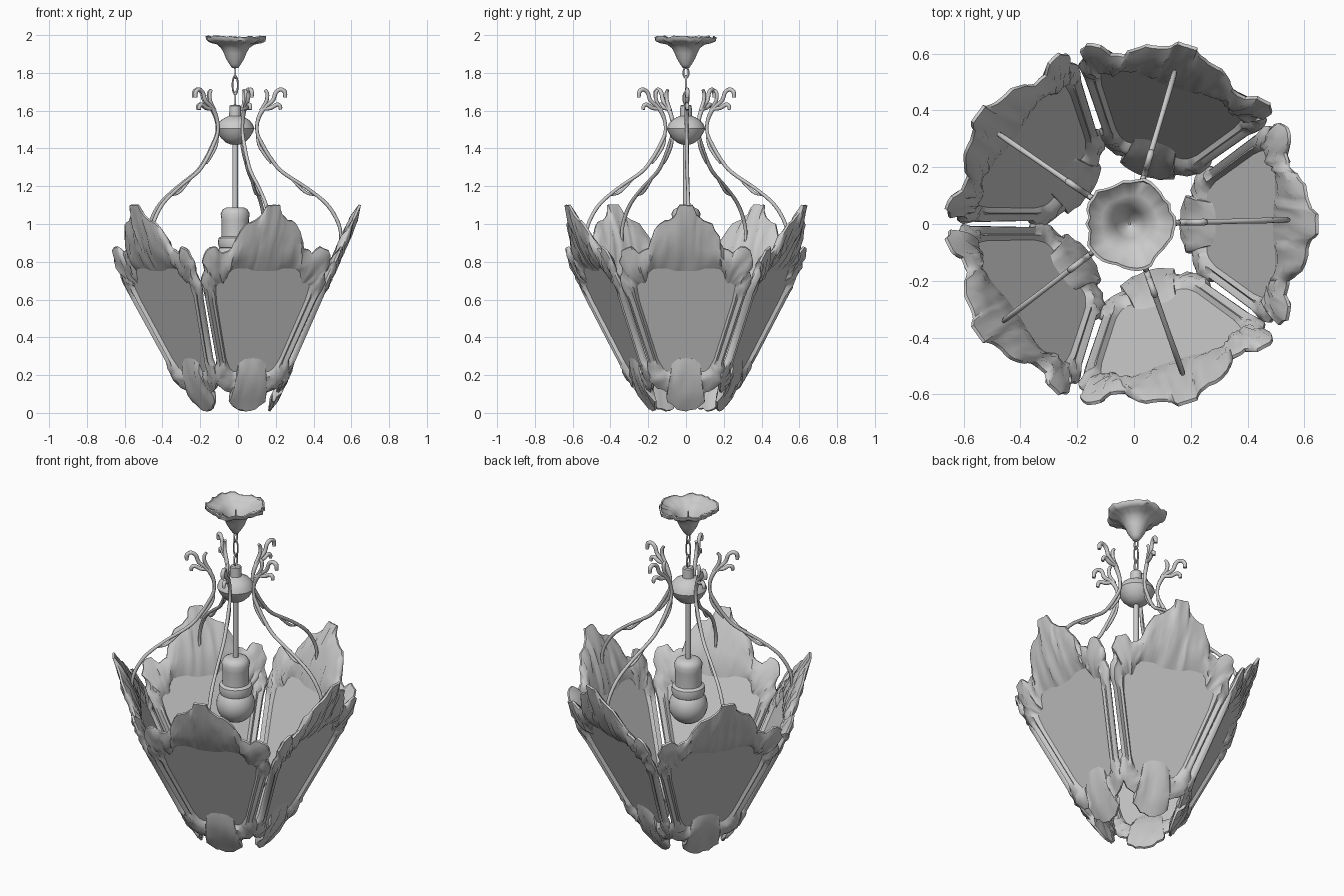
import bpy, bmesh, random
from math import sin, cos, pi, radians, tau
from mathutils import Vector, Matrix

if "Cube" in bpy.data.objects:
    bpy.data.objects.remove(bpy.data.objects["Cube"])

random.seed(7)
CX = -0.015  # lamp axis
AXIS = Matrix.Translation((CX, 0, 0))


def finish(name, bm, angle=40, matrix=AXIS):
    bmesh.ops.recalc_face_normals(bm, faces=bm.faces)
    me = bpy.data.meshes.new(name)
    bm.to_mesh(me)
    bm.free()
    me.shade_smooth()
    me.set_sharp_from_angle(angle=radians(angle))
    ob = bpy.data.objects.new(name, me)
    ob.matrix_world = matrix
    bpy.context.collection.objects.link(ob)
    return ob


def lathe(name, profile, n=24, wobble=None, angle=40):
    bm = bmesh.new()
    rings = []
    for r, z in profile:
        ring = []
        for i in range(n):
            dr, dz = wobble(i, r) if wobble else (0, 0)
            a = tau * i / n
            ring.append(bm.verts.new(((r + dr) * cos(a), (r + dr) * sin(a), z + dz)))
        rings.append(ring)
    for a, b in zip(rings, rings[1:]):
        for i in range(n):
            j = (i + 1) % n
            bm.faces.new((a[i], a[j], b[j], b[i]))
    bmesh.ops.remove_doubles(bm, verts=bm.verts, dist=1e-5)
    return finish(name, bm, angle)


def catmull(pts, steps=4):
    p = [Vector(q) for q in pts]
    p = [2 * p[0] - p[1]] + p + [2 * p[-1] - p[-2]]
    out = []
    for i in range(1, len(p) - 2):
        for s in range(steps):
            t = s / steps
            a, b, c, d = p[i - 1:i + 3]
            out.append(0.5 * (2 * b + (c - a) * t + (2 * a - 5 * b + 4 * c - d) * t * t
                              + (3 * b - a - 3 * c + d) * t ** 3))
    return out + [p[-2]]


def planar_tube(bm, pts, sides=8):
    """Tube along (r, z, radius) points lying in the xz plane."""
    path = catmull(pts)
    rings = []
    for i, p in enumerate(path):
        q, s = path[max(i - 1, 0)], path[min(i + 1, len(path) - 1)]
        d = Vector((s.x - q.x, s.y - q.y)).normalized()
        rings.append([bm.verts.new((p.x - d.y * p.z * cos(a), p.z * sin(a), p.y + d.x * p.z * cos(a)))
                      for a in (tau * k / sides for k in range(sides))])
    for a, b in zip(rings, rings[1:]):
        for k in range(sides):
            j = (k + 1) % sides
            bm.faces.new((a[k], a[j], b[j], b[k]))
    bm.faces.new(rings[0])
    bm.faces.new(rings[-1])


# Half outline of a carved panel, top to bottom: outer (u, z), glass edge (u, z)
HALF = [(0, 1.10, 0, .75), (.035, 1.10, .04, .75), (.055, 1.05, .07, .755), (.09, 1.02, .10, .765),
        (.14, 1.0, .14, .765), (.18, .93, .18, .76), (.20, .87, .20, .74), (.25, .845, .21, .70),
        (.29, .88, .22, .685), (.34, .86, .235, .69), (.355, .80, .25, .68), (.335, .75, .26, .67),
        (.345, .69, .255, .64), (.31, .61, .245, .59), (.20, .28, .15, .29), (.205, .24, .135, .26),
        (.195, .17, .12, .235), (.15, .13, .10, .22), (.10, .11, .08, .22), (.10, .06, .075, .26),
        (.05, .02, .045, .285), (0, .01, 0, .29)]
SLOPE = 0.44


def on_panel(u, z, h):
    k = (1 + SLOPE ** 2) ** 0.5
    return Vector((0.18 + SLOPE * (z - .01) + h / k, u, z - h * SLOPE / k))


def carved_frame():
    loop = HALF + [(-a, b, -c, d) for a, b, c, d in HALF[-2:0:-1]]
    fine = []
    for p, q in zip(loop, loop[1:] + loop[:1]):
        fine.append(p)
        mid = [(x + y) / 2 for x, y in zip(p, q)]
        if abs(p[1] - q[1]) < .15:
            mid[0] += random.uniform(-.008, .008)
            mid[1] += random.uniform(-.004, .008)
        fine.append(tuple(mid))
    bm = bmesh.new()
    ts = (.2, .4, .6, .8)
    columns = []
    for ou, oz, iu, iz in fine:
        rail = .26 < oz < .66
        col = [on_panel(iu, iz, 0)]
        for side in (1, -1):
            part = []
            for i, t in enumerate(ts):
                h = (.018, .008, .016, .02)[i] if rail else \
                    (.012 + .008 * sin(pi * t) + random.uniform(-.007, .009))
                part.append(on_panel(iu + (ou - iu) * t, iz + (oz - iz) * t, h * side))
            if side == 1:
                col += part + [on_panel(ou, oz, .006), on_panel(ou, oz, -.006)]
            else:
                col += part[::-1]
        columns.append([bm.verts.new(v) for v in col])
    m = len(columns[0])
    for a, b in zip(columns, columns[1:] + columns[:1]):
        for i in range(m):
            j = (i + 1) % m
            bm.faces.new((a[i], b[i], b[j], a[j]))
    return bm, [on_panel(c, d, 0) for _, _, c, d in loop]


for k in range(5):
    turn = AXIS @ Matrix.Rotation(tau * k / 5, 4, 'Z')
    # Carved panel frame with its flat pane
    frame, edge = carved_frame()
    finish(f"panel_frame_{k}", frame, 50, turn)
    pane = bmesh.new()
    pane.faces.new([pane.verts.new(v) for v in edge])
    finish(f"glass_pane_{k}", pane, 40, turn)
    # Curved suspension arm with two scrolled tips and a leaf sheath
    arm = bmesh.new()
    planar_tube(arm, [(.175, 1.635, .010), (.14, 1.595, .012), (.118, 1.54, .010), (.118, 1.48, .009),
                      (.145, 1.42, .010), (.19, 1.345, .010), (.25, 1.275, .010), (.38, 1.19, .009),
                      (.48, 1.11, .010), (.535, 1.03, .010), (.558, .96, .009), (.553, .90, .005)])
    planar_tube(arm, [(.165, 1.625, .010), (.20, 1.655, .011), (.215, 1.695, .011), (.24, 1.712, .011),
                      (.262, 1.70, .012), (.265, 1.67, .010)])
    planar_tube(arm, [(.155, 1.61, .010), (.19, 1.615, .011), (.22, 1.632, .011), (.237, 1.625, .011),
                      (.24, 1.605, .009)])
    planar_tube(arm, [(.135, 1.60, .009), (.165, 1.65, .010), (.17, 1.69, .010), (.158, 1.71, .008)])
    planar_tube(arm, [(.115, 1.50, .006), (.125, 1.42, .008), (.165, 1.355, .008), (.19, 1.32, .004)])
    planar_tube(arm, [(.30, 1.235, .006), (.37, 1.17, .008), (.42, 1.15, .003)])
    finish(f"arm_{k}", arm, 50, turn @ Matrix.Rotation(radians(1.5), 4, 'Z'))

# Ruffled ceiling canopy, open at the top
N = 40
ruffle = [(random.uniform(-.009, .008) + .006 * cos(5 * tau * i / N), random.uniform(-.008, .008))
          for i in range(N)]


def rim(i, r):
    w = max(0, (r - .07) / .09)
    return ruffle[i][0] * w, ruffle[i][1] * w


lathe("ceiling_canopy", [(.004, 1.825), (.016, 1.825), (.03, 1.845), (.048, 1.875), (.06, 1.905),
                         (.075, 1.932), (.10, 1.952), (.135, 1.962), (.155, 1.972), (.157, 1.99),
                         (.148, 1.992), (.145, 1.98), (.10, 1.965), (.07, 1.945), (.05, 1.905),
                         (.025, 1.86), (.004, 1.845)], N, rim, 60)
lathe("canopy_pin", [(0, 1.82), (.005, 1.82), (.005, 1.96), (0, 1.965)], 8)

# Chain links
for i, z in enumerate((1.80, 1.735, 1.665)):
    bm = bmesh.new()
    ring = []
    for a in range(16):
        c = Vector((cos(tau * a / 16) * .014, 0, sin(tau * a / 16) * (.028, .05, .036)[i]))
        d = Vector((cos(tau * a / 16), 0, sin(tau * a / 16)))
        ring.append([bm.verts.new(c + d * .005 * cos(tau * b / 6) + Vector((0, .005 * sin(tau * b / 6), 0)))
                     for b in range(6)])
    for a in range(16):
        for b in range(6):
            p, q = ring[a], ring[(a + 1) % 16]
            bm.faces.new((p[b], q[b], q[(b + 1) % 6], p[(b + 1) % 6]))
    finish(f"chain_link_{i}", bm, 60, Matrix.Translation((CX, 0, z)) @ Matrix.Rotation(pi / 2 * (i + 1), 4, 'Z'))

# Hub, stem, socket and bulb
lathe("hub", [(0, 1.42), (.022, 1.42), (.05, 1.432), (.075, 1.455), (.092, 1.482), (.102, 1.505),
              (.092, 1.53), (.075, 1.55), (.05, 1.565), (.032, 1.572), (.03, 1.625), (.024, 1.63),
              (0, 1.632)], 20, None, 35)
lathe("stem", [(0, 1.06), (.015, 1.06), (.015, 1.43), (0, 1.43)], 12)
lathe("socket", [(0, 1.088), (.045, 1.088), (.065, 1.078), (.077, 1.055), (.072, 1.02), (.072, .935),
                 (.088, .925), (.092, .90), (.085, .875), (.07, .865), (0, .865)], 24)
lathe("bulb", [(0.105 * sin(pi * i / 14), .81 + .105 * cos(pi * i / 14)) for i in range(15)], 24)
